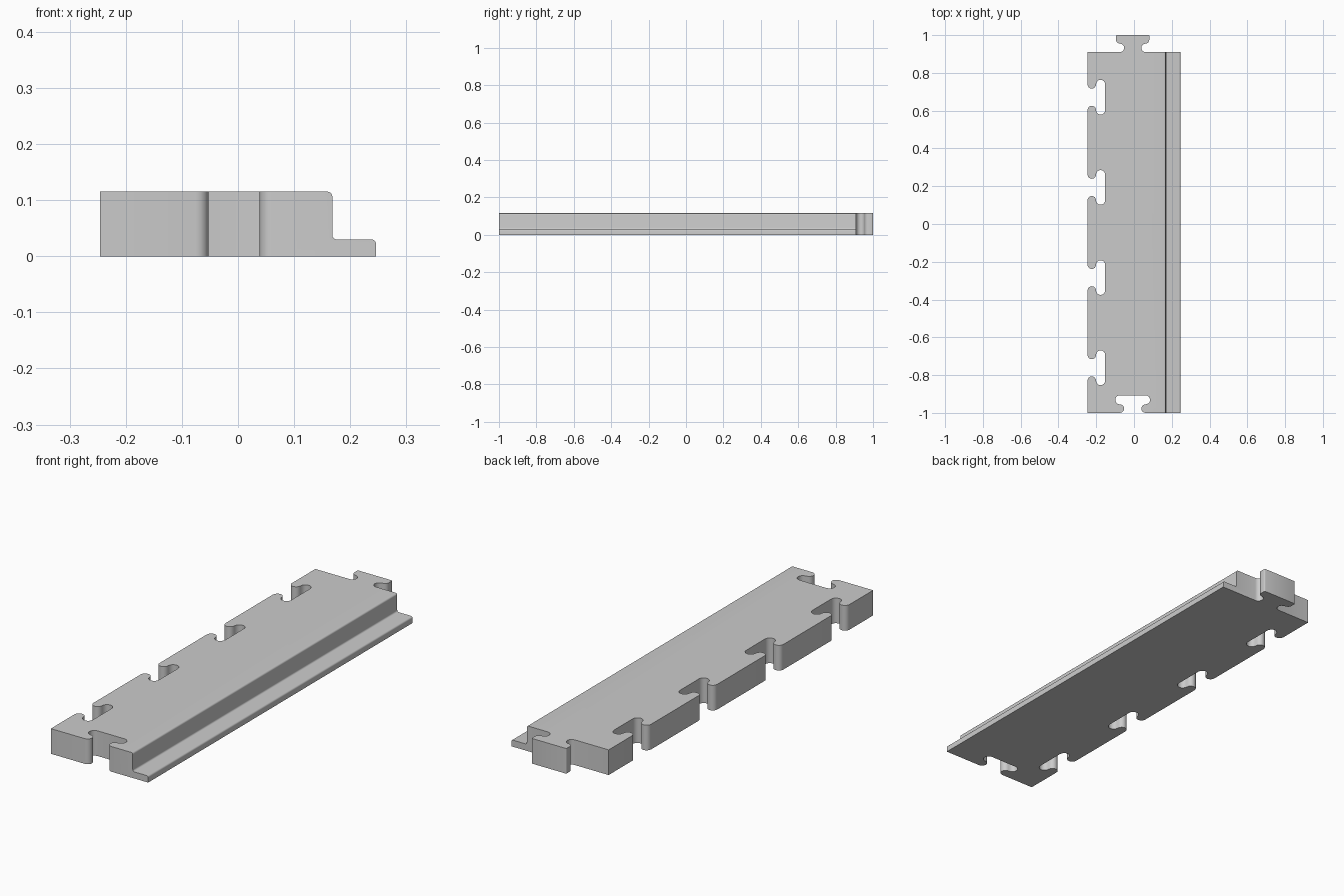
import bpy
import bmesh
from math import sin, cos, radians
from mathutils import Vector

if "Cube" in bpy.data.objects:
    bpy.data.objects.remove(bpy.data.objects["Cube"], do_unlink=True)

HALF_W, FRONT, BACK, HEIGHT = 0.246, -1.0, 0.91, 0.115
STEP_X, LEDGE_Z, ROUND = 0.168, 0.03, 0.008
KNOB_X = -0.007

grey = bpy.data.materials.new("light grey")
grey.use_nodes = True
grey.diffuse_color = (0.6, 0.6, 0.6, 1)
grey.node_tree.nodes["Principled BSDF"].inputs["Base Color"].default_value = (0.6, 0.6, 0.6, 1)


def arc(cx, cy, r, start, end, steps=8):
    angles = [radians(start + (end - start) * i / steps) for i in range(steps + 1)]
    return [(cx + r * cos(a), cy + r * sin(a)) for a in angles]


def knob(square):
    """Jigsaw connector path: u runs along the edge, v away from it."""
    half = arc(0.068, 0.0225, 0.0225, 270, 90)
    if square:
        half += arc(0.068, 0.065, 0.02, -90, 0, 4)[1:] + arc(0.084, 0.086, 0.004, 0, 90, 3)
    else:
        half += arc(0.068, 0.069, 0.024, -90, 90)[1:]
    return [(-u, v) for u, v in half] + half[::-1]


def place(path, origin, along, out):
    o, a, b = Vector(origin), Vector(along), Vector(out)
    return [tuple(o + a * u + b * v) for u, v in path]


def prism(name, points, offset):
    bm = bmesh.new()
    face = bm.faces.new([bm.verts.new(p) for p in points])
    result = bmesh.ops.extrude_face_region(bm, geom=[face])
    moved = [g for g in result["geom"] if isinstance(g, bmesh.types.BMVert)]
    bmesh.ops.translate(bm, verts=moved, vec=offset)
    bmesh.ops.recalc_face_normals(bm, faces=bm.faces)
    mesh = bpy.data.meshes.new(name)
    bm.to_mesh(mesh)
    bm.free()
    mesh.materials.append(grey)
    obj = bpy.data.objects.new(name, mesh)
    bpy.context.collection.objects.link(obj)
    return obj


# Plan outline: front socket, back tab, four sockets down the right side
outline = [(-HALF_W, FRONT)]
outline += place(knob(False), (KNOB_X, FRONT), (1, 0), (0, 1))
outline += [(HALF_W, FRONT), (HALF_W, BACK)]
outline += place(knob(True), (KNOB_X, BACK), (-1, 0), (0, 1))
outline += [(-HALF_W, BACK)]
pitch = (BACK - FRONT) / 4
for i in range(4):
    outline += place(knob(False), (-HALF_W, BACK - pitch * (i + 0.5)), (0, -1), (1, 0))
strip = prism("edging_strip", [(x, y, 0) for x, y in outline], (0, 0, HEIGHT))

# Cutter for the stepped ledge with rounded edges
step = [(STEP_X - ROUND, 0.2)]
step += arc(STEP_X - ROUND, HEIGHT - ROUND, ROUND, 90, 0, 5)
step += arc(STEP_X + ROUND, LEDGE_Z + ROUND, ROUND, 180, 270, 5)
step += arc(HALF_W - ROUND, LEDGE_Z - ROUND, ROUND, 90, 0, 5)
step += [(0.3, LEDGE_Z - ROUND), (0.3, 0.2)]
cutter = prism("ledge_cutter", [(x, -1.1, z) for x, z in step], (0, 2.2, 0))
cutter.hide_render = True

cut = strip.modifiers.new("ledge", 'BOOLEAN')
cut.operation = 'DIFFERENCE'
cut.solver = 'EXACT'
cut.object = cutter
bpy.ops.object.select_all(action='DESELECT')
strip.select_set(True)
bpy.context.view_layer.objects.active = strip
bpy.ops.object.modifier_apply(modifier=cut.name)
bpy.data.objects.remove(cutter, do_unlink=True)

# Smooth the rounded walls, keep corners crisp
bpy.ops.object.shade_smooth_by_angle(angle=radians(35))
